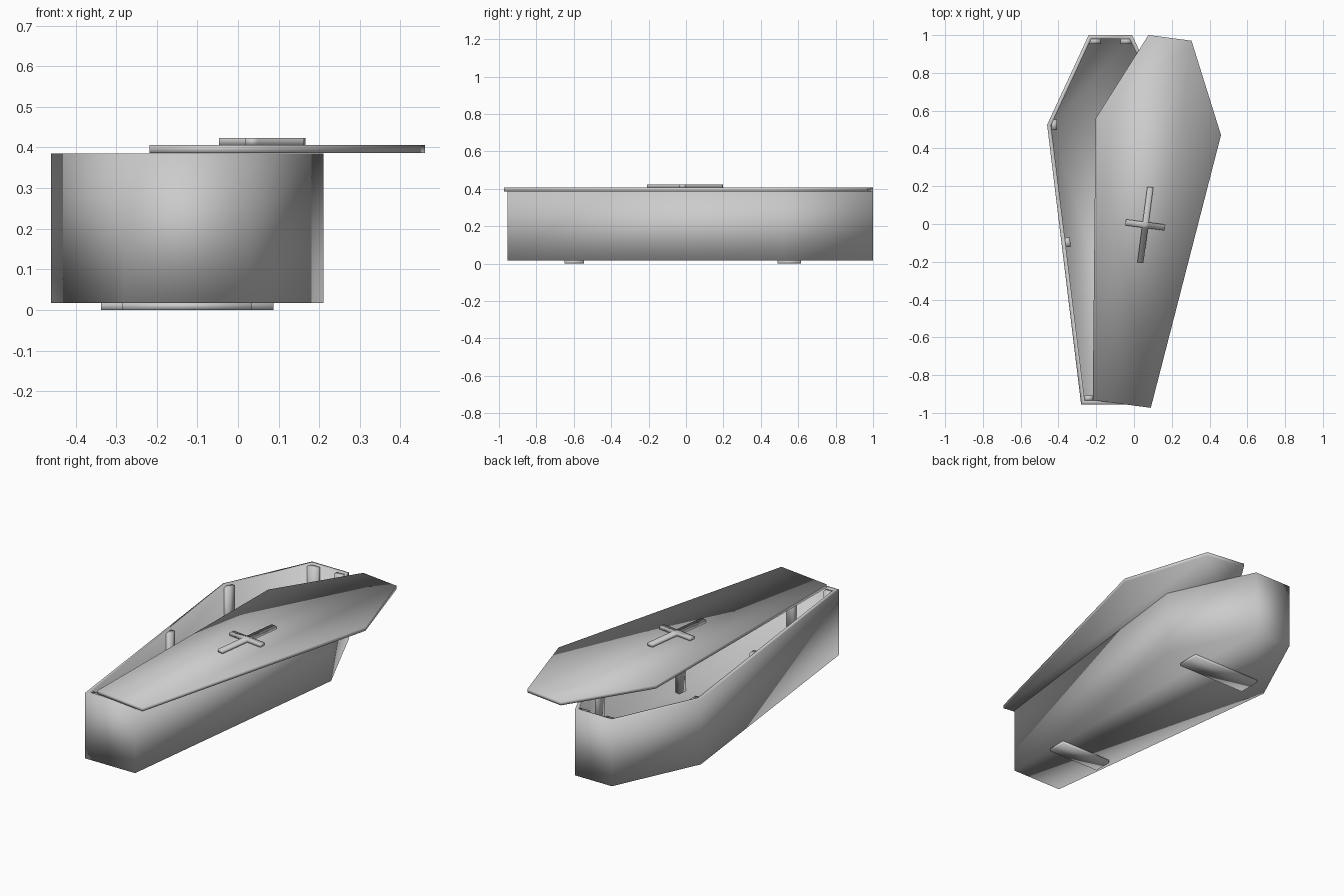
import bpy, bmesh
from math import radians
from mathutils import Matrix, Vector

if "Cube" in bpy.data.objects:
    bpy.data.objects.remove(bpy.data.objects["Cube"])

BODY_X = -0.125
OUTER = [(0.115, 1.0), (0.335, 0.525), (0.155, -0.955)]   # right half of hexagon
INNER = [(0.102, 0.98), (0.314, 0.523), (0.136, -0.935)]


def hexagon(half):
    # mirrored outline, counter-clockwise
    return [(-x, y) for x, y in half] + [(x, y) for x, y in reversed(half)]


def finish(name, bm, location=(0, 0, 0), rot=0):
    bmesh.ops.recalc_face_normals(bm, faces=bm.faces)
    for f in bm.faces:
        f.smooth = True
    mesh = bpy.data.meshes.new(name)
    bm.to_mesh(mesh)
    bm.free()
    obj = bpy.data.objects.new(name, mesh)
    obj.location = location
    obj.rotation_euler.z = radians(rot)
    bpy.context.collection.objects.link(obj)
    return obj


def loft(name, rings, location=(0, 0, 0), rot=0):
    # skin a stack of (outline, z) rings and cap both ends
    bm = bmesh.new()
    loops = [[bm.verts.new((x, y, z)) for x, y in pts] for pts, z in rings]
    n = len(loops[0])
    for a, b in zip(loops, loops[1:]):
        for i in range(n):
            j = (i + 1) % n
            bm.faces.new((a[i], a[j], b[j], b[i]))
    bm.faces.new(loops[0])
    bm.faces.new(loops[-1])
    return finish(name, bm, location, rot)


def box(name, size, location, rot=0):
    bm = bmesh.new()
    bmesh.ops.create_cube(bm, size=1, matrix=Matrix.Diagonal((*size, 1)))
    return finish(name, bm, location, rot)


# hollow body
outer, inner = hexagon(OUTER), hexagon(INNER)
loft("coffin_body", [(outer, 0.017), (outer, 0.385), (inner, 0.385), (inner, 0.037)],
     (BODY_X, 0, 0))

# lid slid aside and turned
LID_ROT = -7.5
LID_POS = Vector((0.06, -0.006, 0))
loft("lid", [(outer, 0.386), (outer, 0.406)], LID_POS, LID_ROT)

# raised cross on the lid, one solid outline
w, arm, up = 0.016, 0.105, 0.202
cross = [(w, w), (w, up), (-w, up), (-w, w), (-arm, w), (-arm, -w),
         (-w, -w), (-w, -up), (w, -up), (w, -w), (arm, -w), (arm, w)]
loft("lid_cross", [(cross, 0.405), (cross, 0.423)], (0.06, -0.005, 0), LID_ROT)

# two runners underneath
box("foot_runner", (0.32, 0.105, 0.018), (BODY_X, -0.598, 0.009))
box("head_runner", (0.425, 0.125, 0.018), (BODY_X, 0.552, 0.009))

# inner corner battens, mirrored left and right: half offset, y, width, depth, turn
BATTENS = [("head", 0.083, 0.968, 0.06, 0.03, 0),
           ("shoulder", 0.298, 0.525, 0.03, 0.055, 0),
           ("middle", 0.227, -0.097, 0.03, 0.05, 7),
           ("foot", 0.115, -0.922, 0.044, 0.03, 0)]
for name, x, y, sx, sy, turn in BATTENS:
    for side, s in (("left", -1), ("right", 1)):
        box(f"{name}_batten_{side}", (sx, sy, 0.342),
            (BODY_X + s * x, y, 0.207), -s * turn)
